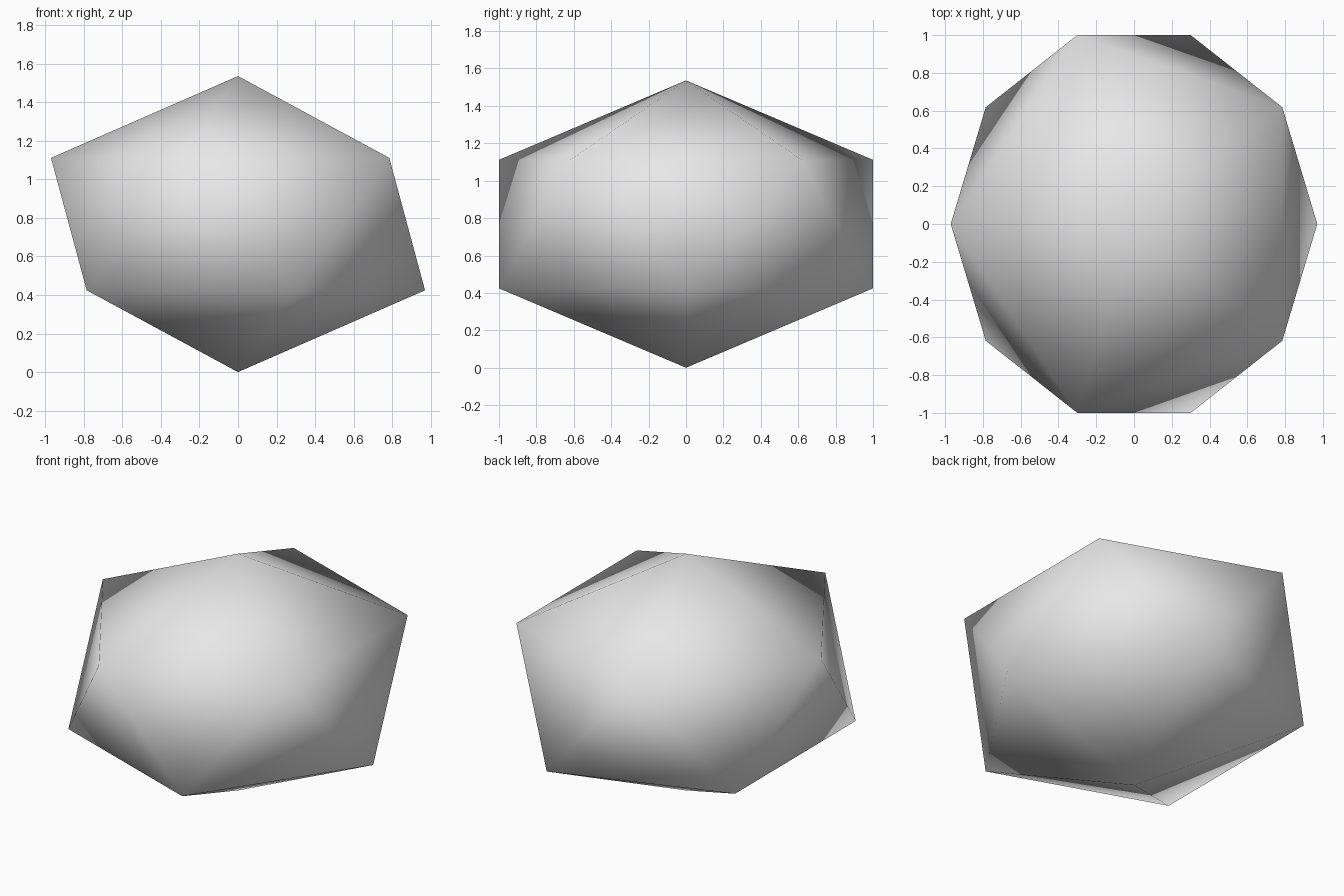
import bpy
import bmesh
from math import pi
from mathutils import Matrix

default_cube = bpy.data.objects.get("Cube")
if default_cube:
    bpy.data.objects.remove(default_cube, do_unlink=True)

# Plain grey surface
grey = bpy.data.materials.new("light_grey")
grey.use_nodes = True
colour = (0.8, 0.8, 0.8, 1.0)
grey.diffuse_color = colour
for node in grey.node_tree.nodes:
    if node.type == "BSDF_PRINCIPLED":
        node.inputs["Base Color"].default_value = colour

# Twenty-sided stone, turned half round, stretched and stood on its lower point
half_height = 0.768
bm = bmesh.new()
bmesh.ops.create_icosphere(bm, subdivisions=1, radius=1.0)
shape = (Matrix.Translation((0, 0, half_height))
         @ Matrix.Diagonal((1.085, 1.1756, half_height, 1))
         @ Matrix.Rotation(pi, 4, "Z"))
bmesh.ops.transform(bm, matrix=shape, verts=bm.verts)
bmesh.ops.recalc_face_normals(bm, faces=bm.faces)

# Every facet shares smooth normals
for face in bm.faces:
    face.smooth = True

mesh = bpy.data.meshes.new("faceted_stone")
bm.to_mesh(mesh)
bm.free()
mesh.materials.append(grey)
stone = bpy.data.objects.new("faceted_stone", mesh)
bpy.context.collection.objects.link(stone)
